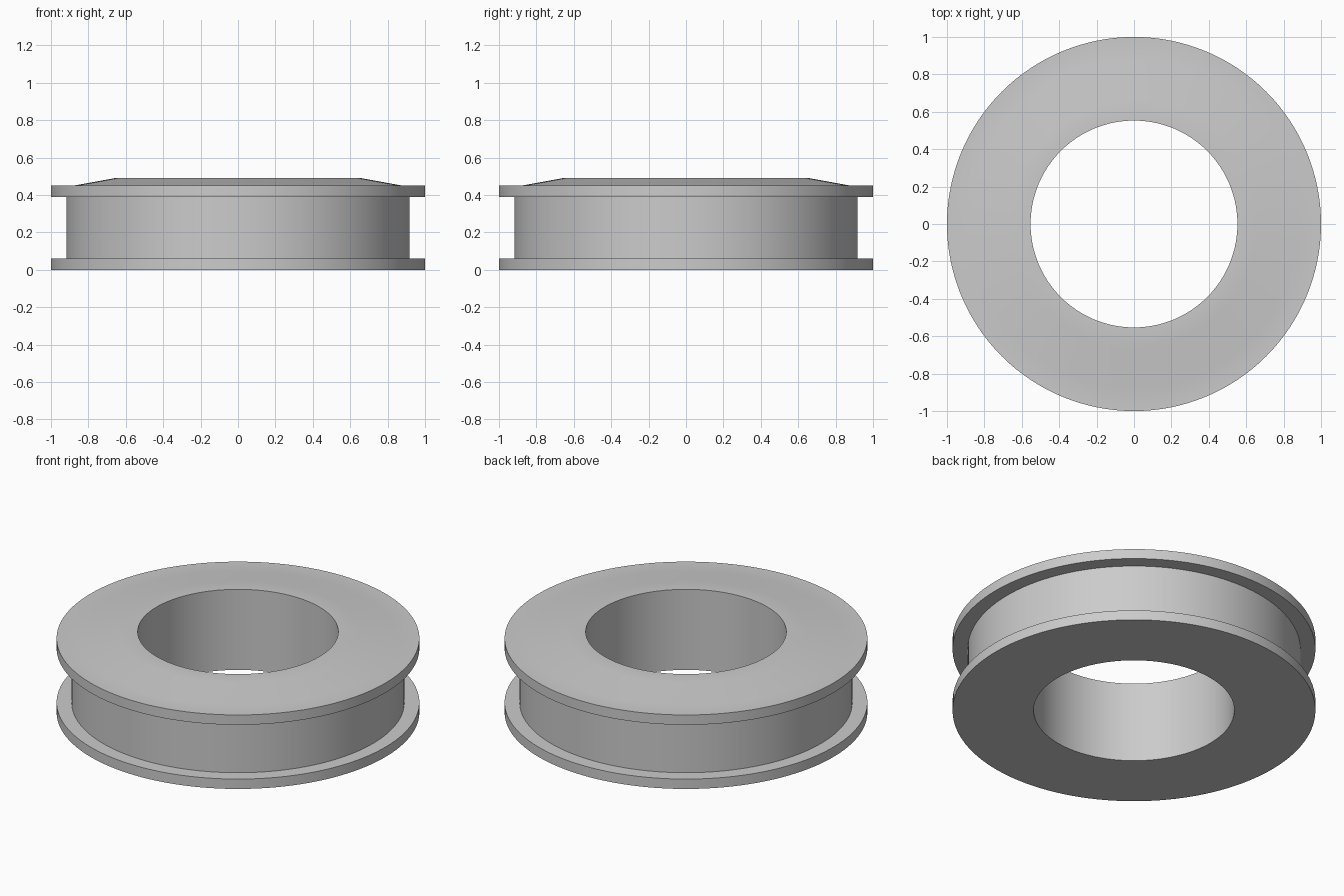
import bpy
import math

SEGMENTS = 128

cube = bpy.data.objects.get("Cube")
if cube:
    bpy.data.objects.remove(cube, do_unlink=True)

# Plain grey material
grey = bpy.data.materials.new("plain grey")
grey.use_nodes = True
colour = (0.6, 0.6, 0.6, 1)
grey.diffuse_color = colour
grey.node_tree.nodes["Principled BSDF"].inputs["Base Color"].default_value = colour


def lathe(name, profile):
    """Spin a closed (radius, height) profile around the z axis."""
    n = len(profile)
    verts, faces = [], []
    for s in range(SEGMENTS):
        a = math.tau * s / SEGMENTS
        verts += [(r * math.cos(a), r * math.sin(a), z) for r, z in profile]
        here, ahead = s * n, (s + 1) % SEGMENTS * n
        for i in range(n):
            j = (i + 1) % n
            faces.append((here + i, ahead + i, ahead + j, here + j))
    mesh = bpy.data.meshes.new(name)
    mesh.from_pydata(verts, [], faces)
    mesh.materials.append(grey)
    obj = bpy.data.objects.new(name, mesh)
    bpy.context.collection.objects.link(obj)
    bpy.ops.object.select_all(action="DESELECT")
    obj.select_set(True)
    bpy.context.view_layer.objects.active = obj
    bpy.ops.object.shade_smooth_by_angle(angle=math.radians(30))
    return obj


# Grooved ring: bottom flange, recessed drum, top flange, bevelled collar, bore
lathe("grooved_ring", [
    (0.553, 0), (1, 0), (1, 0.06),
    (0.917, 0.06), (0.917, 0.39),
    (1, 0.39), (1, 0.45),
    (0.88, 0.45), (0.66, 0.49), (0.553, 0.49),
])
